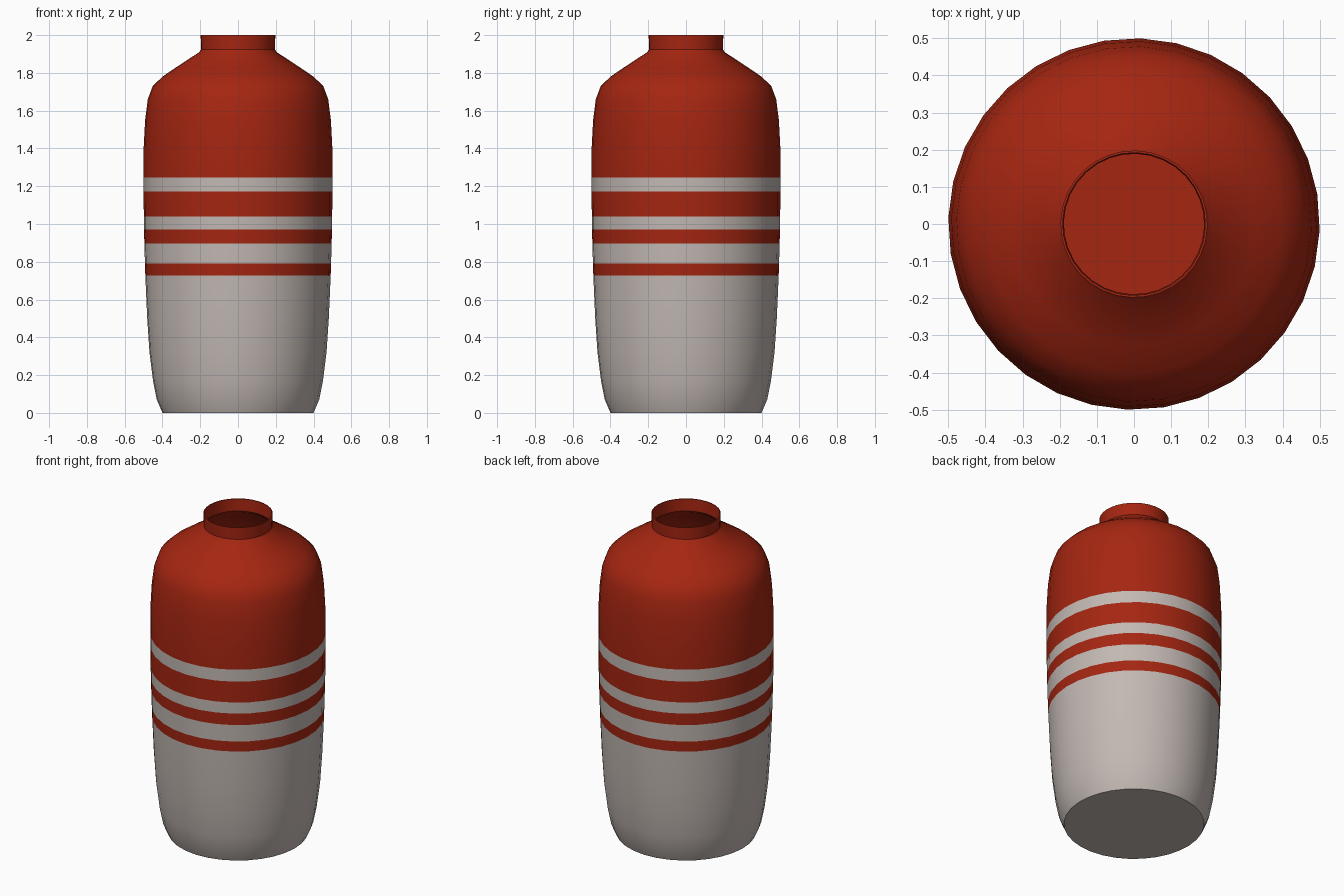
import bpy, bmesh, math

if "Cube" in bpy.data.objects:
    bpy.data.objects.remove(bpy.data.objects["Cube"])

SIDES, TWIST, WALL = 32, math.radians(-2), 0.006

def material(name, rgb):
    m = bpy.data.materials.new(name)
    m.diffuse_color = (*rgb, 1)
    m.use_nodes = True
    m.node_tree.nodes["Principled BSDF"].inputs["Base Color"].default_value = m.diffuse_color
    return m

red = material("rust_red", (0.376, 0.019, 0.0056))
grey = material("warm_grey", (0.54, 0.48, 0.45))

# outer silhouette (radius, height), with rings at every stripe edge
lower = [(0.40, 0), (0.43, 0.07), (0.45, 0.17), (0.469, 0.32), (0.481, 0.5)]
stripes = [(0.491, 0.728), (0.493, 0.792), (0.496, 0.897), (0.498, 0.97),
           (0.499, 1.04), (0.5, 1.172), (0.5, 1.247)]
upper = [(0.5, 1.4), (0.492, 1.55), (0.478, 1.66), (0.452, 1.73), (0.40, 1.78),
         (0.33, 1.828), (0.205, 1.91), (0.195, 1.925), (0.198, 2.0)]
outer = lower + stripes + upper
edges = [z for r, z in stripes]

# thin inner wall follows the outside, back down to an inner floor
inner = [(r - WALL, max(z, WALL)) for r, z in reversed(outer)]

bm = bmesh.new()

def ring(r, z):
    return [bm.verts.new((r * math.cos(TWIST + math.tau * i / SIDES),
                          r * math.sin(TWIST + math.tau * i / SIDES), z))
            for i in range(SIDES)]

rings = [ring(r, z) for r, z in outer + inner]
for n, (a, b) in enumerate(zip(rings, rings[1:])):
    for i in range(SIDES):
        j = (i + 1) % SIDES
        f = bm.faces.new((a[i], a[j], b[j], b[i]))
        # colour swaps at each stripe edge; the inside is all red
        z = f.calc_center_median().z
        crossed = sum(z > e for e in edges)
        f.material_index = 1 if n < len(outer) - 1 and crossed % 2 == 0 else 0

# outside base and inside floor
bm.faces.new(rings[0][::-1]).material_index = 1
bm.faces.new(rings[-1]).material_index = 0

mesh = bpy.data.meshes.new("vase_body")
bm.to_mesh(mesh)
bm.free()
mesh.materials.append(red)
mesh.materials.append(grey)
vase = bpy.data.objects.new("vase_body", mesh)
bpy.context.collection.objects.link(vase)

# smooth body with crisp base and rim
bpy.context.view_layer.objects.active = vase
vase.select_set(True)
bpy.ops.object.shade_smooth_by_angle(angle=math.radians(35))
